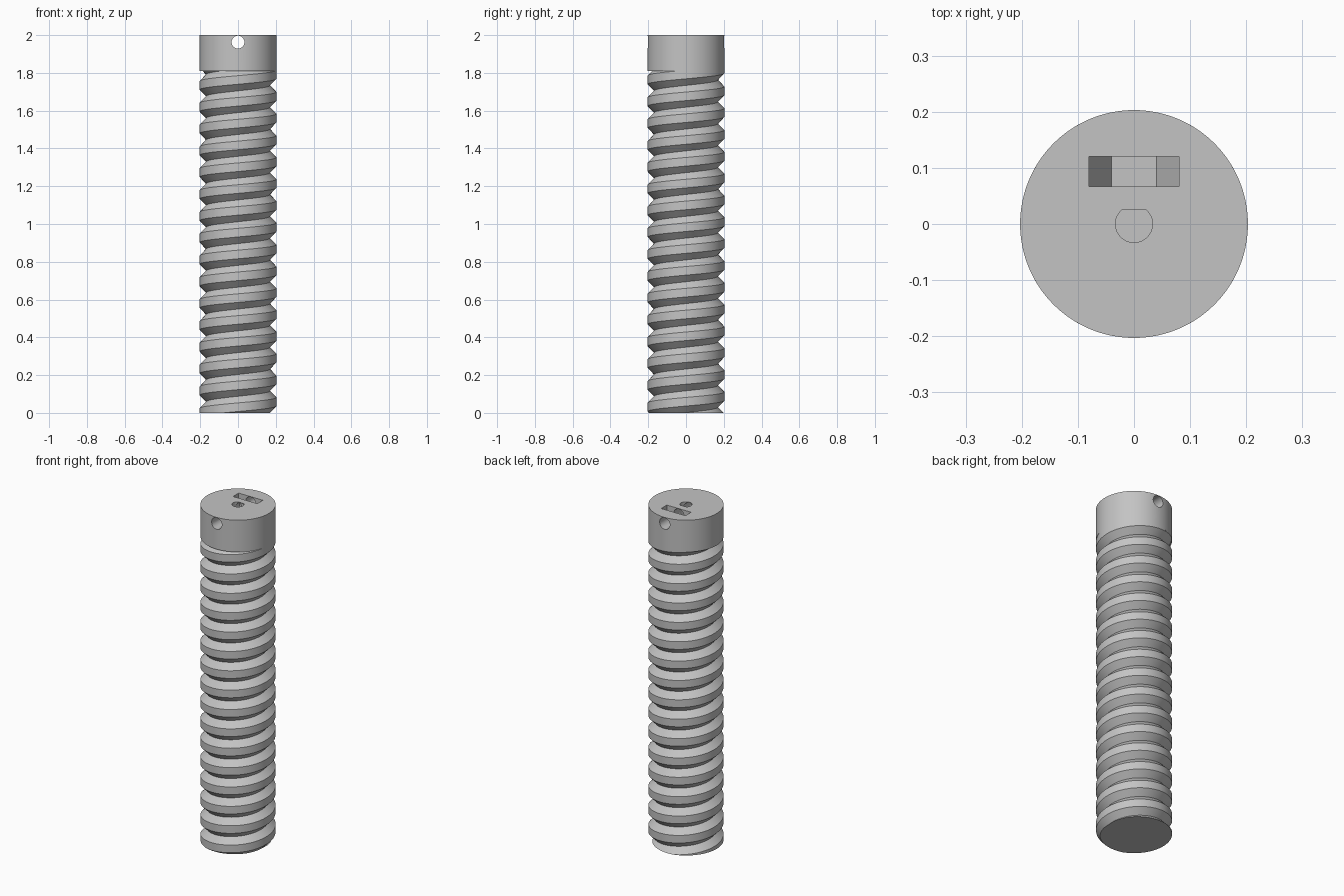
import bpy, bmesh
from math import sin, cos, tau, asin, pi

if "Cube" in bpy.data.objects:
    bpy.data.objects.remove(bpy.data.objects["Cube"])

RADIUS, ROOT, PITCH = 0.203, 0.169, 0.1155
HEAD_BOTTOM, TOP = 1.81, 2.0
HOLE_Z, HOLE_R = 1.963, 0.034

grey = bpy.data.materials.new("plain grey")
grey.use_nodes = True
colour = (0.55, 0.55, 0.55, 1)
grey.diffuse_color = colour
grey.node_tree.nodes["Principled BSDF"].inputs["Base Color"].default_value = colour


def finish(bm, name):
    bmesh.ops.recalc_face_normals(bm, faces=bm.faces[:])
    mesh = bpy.data.meshes.new(name)
    bm.to_mesh(mesh)
    bm.free()
    obj = bpy.data.objects.new(name, mesh)
    mesh.materials.append(grey)
    bpy.context.collection.objects.link(obj)
    return obj


def activate(obj):
    bpy.ops.object.select_all(action='DESELECT')
    obj.select_set(True)
    bpy.context.view_layer.objects.active = obj


def prism(name, outline, start, end, axis):
    """Extrude a 2D outline along z (x, y points) or along y (x, z points)."""
    bm = bmesh.new()
    place = (lambda a, b, h: (a, b, h)) if axis == 'Z' else (lambda a, b, h: (a, h, b))
    low = [bm.verts.new(place(a, b, start)) for a, b in outline]
    high = [bm.verts.new(place(a, b, end)) for a, b in outline]
    bm.faces.new(low)
    bm.faces.new(high)
    n = len(outline)
    for i in range(n):
        k = (i + 1) % n
        bm.faces.new((low[i], low[k], high[k], high[i]))
    return finish(bm, name)


def arc(radius, begin, sweep, count, z=0):
    return [(radius * cos(begin + sweep * i / count),
             z + radius * sin(begin + sweep * i / count)) for i in range(count + 1)]


# Threaded shaft: right-handed helical ribbons, trimmed flat at both ends
SEGMENTS = 96
profile = [(0, ROOT), (0.035, RADIUS), (0.0805, RADIUS)]
turns = int(TOP / PITCH) + 4
bm = bmesh.new()
rows = []
for t in range(turns * SEGMENTS + 1):
    a = tau * t / SEGMENTS
    base = PITCH * (t / SEGMENTS - 2) + 0.0013
    rows.append([bm.verts.new((r * cos(a), r * sin(a), base + dz)) for dz, r in profile])
for t in range((turns - 1) * SEGMENTS):
    here, after = rows[t], rows[t + 1]
    strip = list(zip(here, after)) + [(rows[t + SEGMENTS][0], rows[t + SEGMENTS + 1][0])]
    for (a, b), (d, c) in zip(strip, strip[1:]):
        bm.faces.new((a, b, c, d))
for height, direction in ((0, -1), (HEAD_BOTTOM + 0.01, 1)):
    cut = bmesh.ops.bisect_plane(
        bm, geom=bm.verts[:] + bm.edges[:] + bm.faces[:],
        plane_co=(0, 0, height), plane_no=(0, 0, direction), clear_outer=True)
    rim = [e for e in cut["geom_cut"] if isinstance(e, bmesh.types.BMEdge)]
    bmesh.ops.edgenet_fill(bm, edges=rim)
loose = [v for v in bm.verts if not v.link_faces]
bmesh.ops.delete(bm, geom=loose, context='VERTS')
shaft = finish(bm, "threaded_shaft")

# Plain cylindrical head
head = prism("head", arc(RADIUS, 0, tau, 128)[:-1], HEAD_BOTTOM, TOP, 'Z')

# Cutters: cross hole, flat-sided socket and nut slot with a half-hexagon floor
flat = asin(0.026 / 0.033)
nut_r, above = 0.08, TOP + 0.1
nut = arc(nut_r, pi, pi, 3, HOLE_Z) + [(nut_r, above), (-nut_r, above)]
cutters = [
    prism("nut_slot_cutter", nut, 0.067, 0.12, 'Y'),
    prism("socket_cutter", arc(0.033, pi - flat, pi + 2 * flat, 40), 1.85, above, 'Z'),
    prism("cross_hole_cutter", arc(HOLE_R, 0, tau, 48, HOLE_Z)[:-1], -0.3, 0.3, 'Y'),
]
activate(head)
for cutter in cutters:
    cutter.hide_render = True
    mod = head.modifiers.new("cut", 'BOOLEAN')
    mod.operation = 'DIFFERENCE'
    mod.solver = 'EXACT'
    mod.object = cutter
    bpy.ops.object.modifier_apply(modifier=mod.name)
    bpy.data.objects.remove(cutter)

for obj in (shaft, head):
    activate(obj)
    bpy.ops.object.shade_smooth_by_angle(angle=pi / 6)
